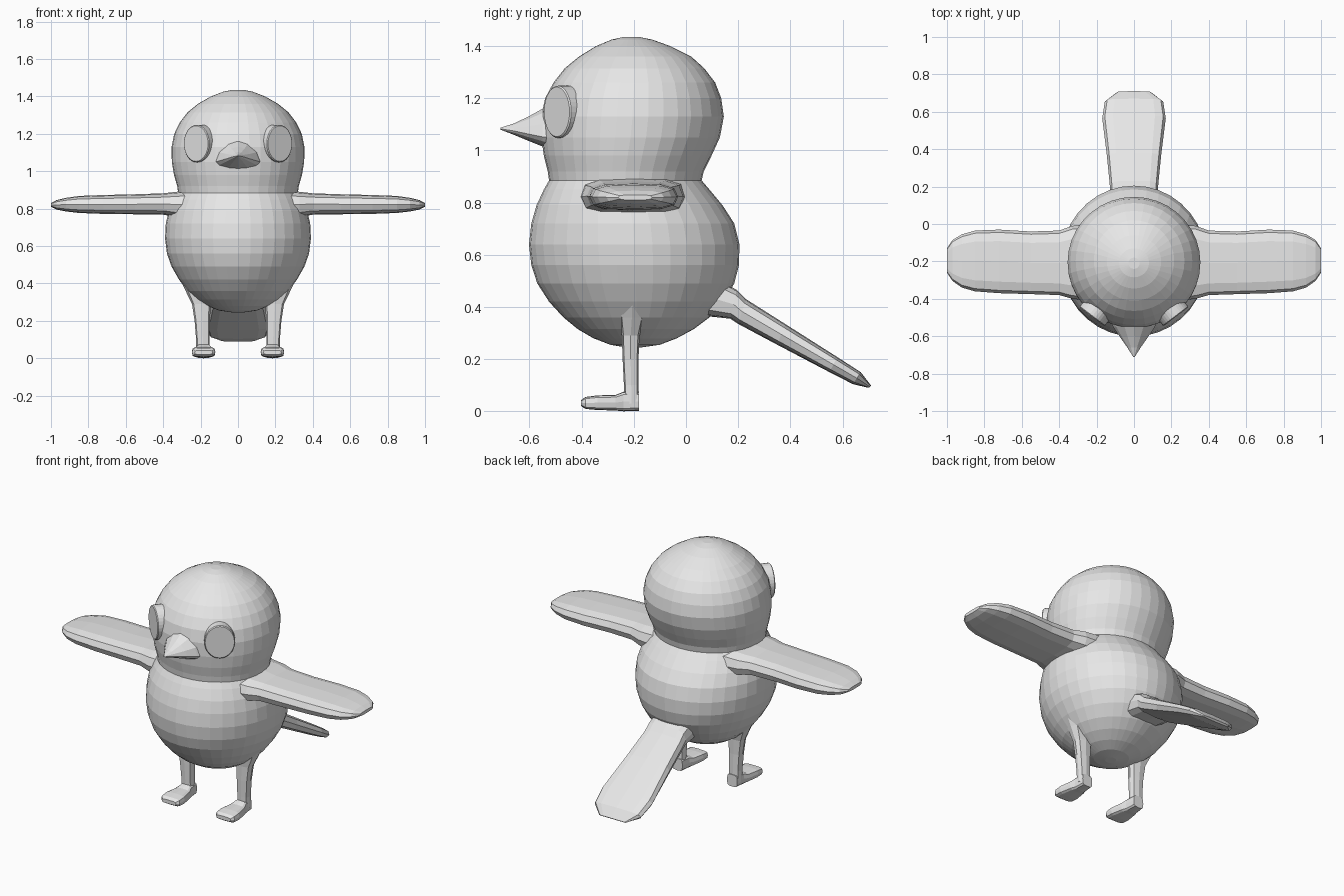
import bpy, bmesh, math
from mathutils import Vector

grey = bpy.data.materials.new("plain grey")
grey.diffuse_color = (0.8, 0.8, 0.8, 1)


def loft(name, sections, mirror=False):
    """Skin a list of equal-length point loops and cap both ends."""
    bm = bmesh.new()
    loops = [[bm.verts.new(p) for p in s] for s in sections]
    n = len(loops[0])
    for a, b in zip(loops, loops[1:]):
        for i in range(n):
            j = (i + 1) % n
            bm.faces.new((a[i], a[j], b[j], b[i]))
    bm.faces.new(loops[0])
    bm.faces.new(loops[-1])
    bmesh.ops.remove_doubles(bm, verts=bm.verts, dist=0.0005)
    bmesh.ops.recalc_face_normals(bm, faces=bm.faces)
    mesh = bpy.data.meshes.new(name)
    bm.to_mesh(mesh)
    bm.free()
    mesh.materials.append(grey)
    ob = bpy.data.objects.new(name, mesh)
    bpy.context.collection.objects.link(ob)
    if mirror:
        ob.modifiers.new("Mirror", 'MIRROR').use_mirror_merge = False
    return ob


def oval(n, power=1.0, start=0.0):
    """Unit loop; power below 1 makes it boxier."""
    out = []
    for i in range(n):
        t = 2 * math.pi * i / n + start
        c, s = math.cos(t), math.sin(t)
        out.append((math.copysign(abs(c) ** power, c), math.copysign(abs(s) ** power, s)))
    return out


# Body and head: z, front y, back y, half width
rings = [
    (0.245, -0.23, -0.17, 0.03), (0.255, -0.29, -0.10, 0.10), (0.28, -0.355, -0.035, 0.165),
    (0.315, -0.415, 0.03, 0.22), (0.36, -0.47, 0.09, 0.27), (0.42, -0.525, 0.145, 0.315),
    (0.49, -0.57, 0.185, 0.355), (0.56, -0.593, 0.203, 0.38), (0.64, -0.602, 0.205, 0.39),
    (0.72, -0.593, 0.185, 0.386), (0.79, -0.573, 0.14, 0.37), (0.85, -0.545, 0.09, 0.342),
    (0.885, -0.525, 0.06, 0.32), (0.92, -0.53, 0.068, 0.325), (0.98, -0.545, 0.098, 0.342),
    (1.05, -0.555, 0.13, 0.354), (1.13, -0.555, 0.145, 0.355), (1.20, -0.54, 0.135, 0.341),
    (1.26, -0.508, 0.112, 0.312), (1.315, -0.465, 0.07, 0.27), (1.36, -0.41, 0.02, 0.215),
    (1.40, -0.345, -0.06, 0.145), (1.425, -0.285, -0.13, 0.08), (1.435, -0.24, -0.18, 0.03)]
circle = oval(36)
loft("body", [[(hw * c, (f + b) / 2 + (b - f) / 2 * s, z) for c, s in circle]
              for z, f, b, hw in rings])

# Wings: x, front y, back y, bottom z, top z
wing = [(0.22, -0.41, 0.00, 0.74, 0.90), (0.33, -0.40, -0.01, 0.755, 0.89),
        (0.40, -0.38, -0.035, 0.768, 0.882), (0.55, -0.375, -0.04, 0.77, 0.877),
        (0.72, -0.37, -0.03, 0.772, 0.873), (0.85, -0.36, -0.035, 0.777, 0.868),
        (0.92, -0.34, -0.055, 0.785, 0.858), (0.97, -0.305, -0.085, 0.795, 0.846),
        (1.00, -0.26, -0.13, 0.81, 0.83)]
loft("wing", [[(x, (f + b) / 2 + (b - f) / 2 * c, (lo + hi) / 2 + (hi - lo) / 2 * s)
               for c, s in oval(12, 0.65)] for x, f, b, lo, hi in wing], True)

# Tail: y and z of the top edge, y and z of the bottom edge, half width
tail = [(0.10, 0.52, 0.03, 0.37, 0.13), (0.195, 0.465, 0.17, 0.355, 0.128),
        (0.23, 0.43, 0.20, 0.335, 0.13), (0.38, 0.335, 0.35, 0.255, 0.145),
        (0.58, 0.208, 0.55, 0.15, 0.17), (0.67, 0.15, 0.64, 0.104, 0.156),
        (0.71, 0.098, 0.70, 0.09, 0.09)]
loft("tail", [[(hw * c, (ty + by) / 2 + (ty - by) / 2 * s, (tz + bz) / 2 + (tz - bz) / 2 * s)
               for c, s in oval(12, 0.6)] for ty, tz, by, bz, hw in tail])

# Legs: z, centre x, half width, front y, back y
leg = [(0.03, 0.188, 0.036, -0.235, -0.182), (0.10, 0.188, 0.036, -0.238, -0.182),
       (0.20, 0.191, 0.041, -0.243, -0.182), (0.29, 0.196, 0.050, -0.246, -0.178),
       (0.36, 0.208, 0.072, -0.255, -0.160), (0.43, 0.225, 0.090, -0.28, -0.13)]
loft("leg", [[(cx + hw * c, (f + b) / 2 + (b - f) / 2 * s, z) for c, s in oval(8, 0.6)]
             for z, cx, hw, f, b in leg], True)

# Feet, widening towards the toes: y, half width, bottom z, top z
foot = [(-0.18, 0.034, 0.002, 0.075), (-0.24, 0.040, 0.0, 0.075), (-0.27, 0.050, 0.003, 0.063),
        (-0.34, 0.063, 0.005, 0.061), (-0.385, 0.062, 0.009, 0.055), (-0.402, 0.048, 0.02, 0.043)]
loft("foot", [[(0.184 + hw * c, y, (lo + hi) / 2 + (hi - lo) / 2 * s) for c, s in oval(12, 0.5)]
              for y, hw, lo, hi in foot], True)

# Beak: y, half width, side z, bottom z, top z
beak = [(-0.50, 0.135, 1.05, 0.99, 1.185), (-0.55, 0.112, 1.052, 1.015, 1.16),
        (-0.60, 0.078, 1.062, 1.035, 1.132), (-0.66, 0.036, 1.075, 1.06, 1.103),
        (-0.712, 0.003, 1.083, 1.08, 1.087)]
loft("beak", [[(hw * c, y, side + s * ((hi - side) if s > 0 else (side - lo)))
               for c, s in oval(12, 1.15)] for y, hw, side, lo, hi in beak])

# Eyes: thin upright discs facing outwards
out = Vector((0.605, -0.796, 0))
along = Vector((0.796, 0.605, 0))
loft("eye", [[Vector((0, -0.2, 1.148)) + out * r + along * (0.085 * k * c)
              + Vector((0, 0, 0.1 * k * s)) for c, s in oval(32)]
             for r, k in ((0.31, 1.0), (0.366, 1.0), (0.371, 0.95))], True)
